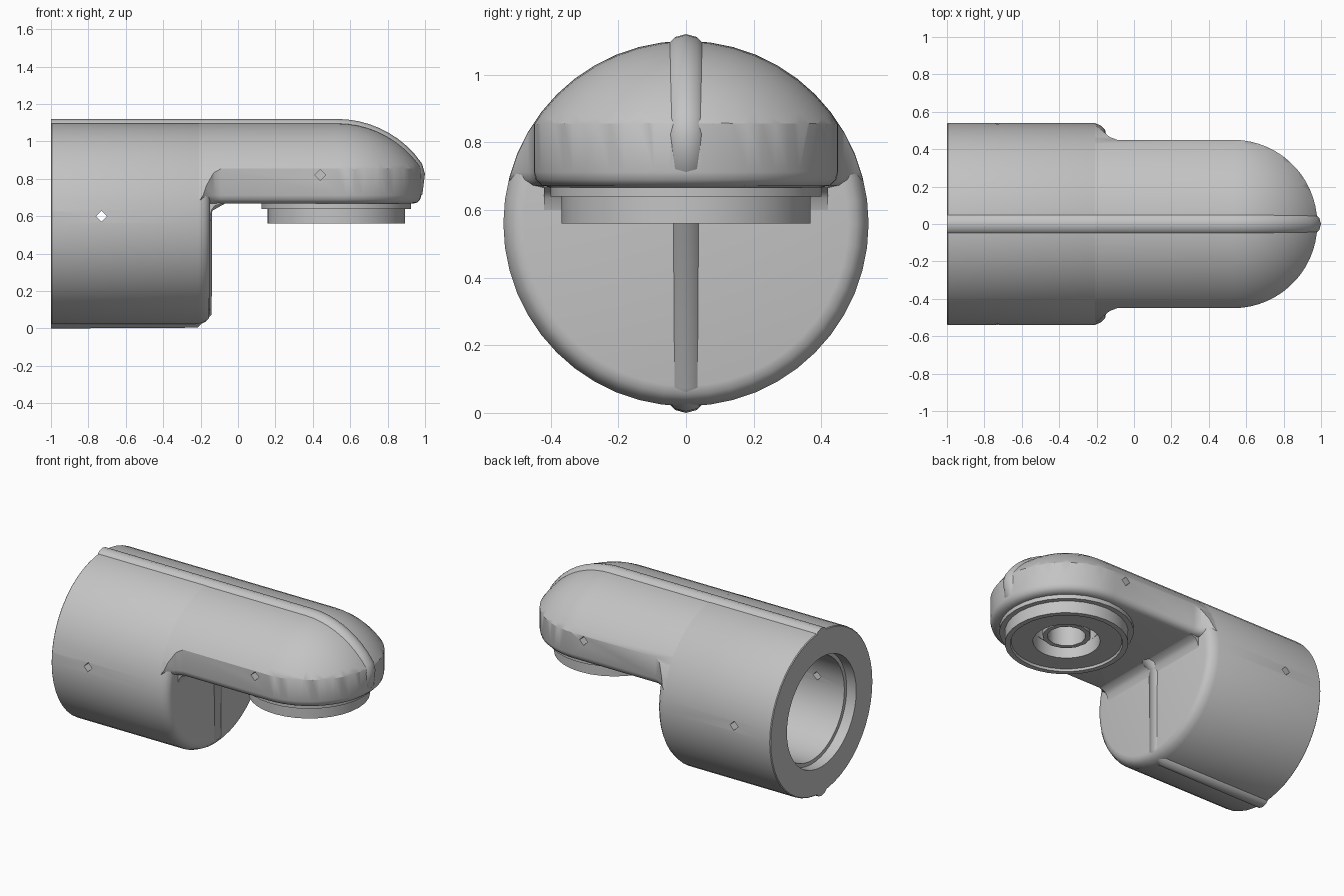
import bpy, bmesh, math
from mathutils import Matrix, Vector

cube = bpy.data.objects.get("Cube")
if cube:
    bpy.data.objects.remove(cube, do_unlink=True)

grey = bpy.data.materials.new("plain grey")
grey.use_nodes = True
colour = (0.55, 0.55, 0.55, 1)
grey.diffuse_color = colour
grey.node_tree.nodes["Principled BSDF"].inputs["Base Color"].default_value = colour

AXIS_Z = 0.56      # height of the barrel axis
NOSE_X = 0.53      # centre of the rounded arm end


def finish(bm, name, angle=35):
    bmesh.ops.recalc_face_normals(bm, faces=bm.faces)
    mesh = bpy.data.meshes.new(name)
    bm.to_mesh(mesh)
    bm.free()
    ob = bpy.data.objects.new(name, mesh)
    bpy.context.collection.objects.link(ob)
    mesh.materials.append(grey)
    smooth(ob, angle)
    return ob


def select(ob):
    bpy.ops.object.select_all(action='DESELECT')
    bpy.context.view_layer.objects.active = ob
    ob.select_set(True)


def smooth(ob, angle=35):
    select(ob)
    bpy.ops.object.shade_smooth_by_angle(angle=math.radians(angle))


def lathe(name, profile, along_x, centre, steps=48):
    """Spin (position, radius) points about the x or z axis."""
    bm = bmesh.new()
    verts = [bm.verts.new((p, 0, r) if along_x else (r, 0, p)) for p, r in profile]
    edges = [bm.edges.new(pair) for pair in zip(verts, verts[1:])]
    axis = (1, 0, 0) if along_x else (0, 0, 1)
    bmesh.ops.spin(bm, geom=verts + edges, cent=(0, 0, 0), axis=axis,
                   angle=math.tau, steps=steps, use_duplicate=False)
    bmesh.ops.remove_doubles(bm, verts=bm.verts, dist=0.0005)
    bmesh.ops.translate(bm, verts=bm.verts, vec=centre)
    return finish(bm, name)


def prism(name, points, direction, bevel=0):
    bm = bmesh.new()
    face = bm.faces.new([bm.verts.new(p) for p in points])
    rim = list(face.edges)
    bmesh.ops.extrude_face_region(bm, geom=[face], use_keep_orig=True)
    base = set(face.verts)
    bmesh.ops.translate(bm, verts=[v for v in bm.verts if v not in base], vec=direction)
    bmesh.ops.recalc_face_normals(bm, faces=bm.faces)
    if bevel:
        bmesh.ops.bevel(bm, geom=rim, offset=bevel, segments=3, profile=0.5,
                        affect='EDGES', clamp_overlap=True)
    return finish(bm, name)


def boolean(ob, cutter, operation):
    mod = ob.modifiers.new(operation.lower(), 'BOOLEAN')
    mod.operation, mod.object, mod.solver = operation, cutter, 'EXACT'
    select(ob)
    bpy.ops.object.modifier_apply(modifier=mod.name)
    bpy.data.objects.remove(cutter, do_unlink=True)
    smooth(ob)


def pin_hole(ob, x, y, z, depth):
    bm = bmesh.new()
    place = Matrix.Translation((x, y, z)) @ Matrix.Rotation(math.pi / 2, 4, 'X')
    bmesh.ops.create_cone(bm, cap_ends=True, segments=4, radius1=0.03,
                          radius2=0.03, depth=depth, matrix=place)
    boolean(ob, finish(bm, "hole_cutter"), 'DIFFERENCE')


# Hollow barrel with an eased front edge and a stepped bore
barrel = lathe("barrel", [
    (-0.3, 0), (-0.3, 0.34), (-0.93, 0.34), (-0.93, 0.365), (-1, 0.365),
    (-1, 0.535), (-0.995, 0.54), (-0.21, 0.54), (-0.175, 0.525),
    (-0.155, 0.505), (-0.15, 0.48), (-0.15, 0)], True, (0, 0, AXIS_Z))

# Arm: round-ended bar trimmed to a rounded plan shape
R = 0.539
arc = [math.radians(a) for a in range(0, 91, 6)]
arm = lathe("arm", [(-0.28, 0), (-0.28, R)] +
            [(NOSE_X + R * math.sin(a), R * math.cos(a)) for a in arc],
            True, (0, 0, AXIS_Z))
side = [(-0.3, 0.56), (-0.21, 0.54), (-0.17, 0.5), (-0.13, 0.465), (-0.09, 0.45)]
W, FLOOR = 0.45, 0.667
nose = [(NOSE_X + W * math.cos(math.radians(a)), W * math.sin(math.radians(a)))
        for a in range(90, -91, -6)]
plan = side + nose + [(x, -y) for x, y in reversed(side)]
mask = prism("arm_mask", [(x, y, FLOOR) for x, y in plan], (0, 0, 0.6), bevel=0.045)
boolean(arm, mask, 'INTERSECT')

# Fillet between the arm underside and the barrel end
corner = [(-0.2, 0.72), (-0.2, 0.6), (-0.15, 0.6), (-0.14, 0.635),
          (-0.125, 0.655), (-0.09, FLOOR), (-0.09, 0.72)]
prism("corner_fillet", [(x, -0.42, z) for x, z in corner], (0, 0.84, 0))

# Small pin holes on both sides
for s in (-1, 1):
    pin_hole(barrel, -0.73, s * 0.5, 0.6, 0.5)
    pin_hole(arm, 0.44, s * 0.45, 0.82, 0.12)

# Socket in the arm above the outlet
bm = bmesh.new()
bmesh.ops.create_cone(bm, cap_ends=True, segments=16, radius1=0.2, radius2=0.2,
                      depth=0.3, matrix=Matrix.Translation((0.525, 0, 0.65)))
boolean(arm, finish(bm, "socket_cutter"), 'DIFFERENCE')

# Outlet: flange, collar, recessed face and inner tube
lathe("outlet_collar", [
    (0.72, 0.2), (0.72, 0.36), (0.68, 0.36), (0.68, 0.4), (0.64, 0.4), (0.64, 0.368),
    (0.56, 0.368), (0.56, 0.335), (0.575, 0.33), (0.575, 0.2), (0.72, 0.2)],
    False, (0.525, 0, 0), 32)
lathe("outlet_tube", [(0.81, 0.115), (0.61, 0.115), (0.61, 0.145), (0.81, 0.145)],
      False, (0.525, 0, 0), 12)

# Seam ridge running right round the middle of the shell
RIDGE = 0.065
top = AXIS_Z + 0.495
path = [(-1, top)]
path += [(NOSE_X + 0.49 * math.sin(a), AXIS_Z + 0.495 * math.cos(a))
         for a in arc if a < math.radians(55)]
path += [(0.935, 0.82), (0.93, 0.75), (0.89, 0.725)]
lower = [(-0.1, 0.725), (-0.195, 0.66), (-0.2, 0.1), (-0.24, RIDGE), (-1, RIDGE)]
for name, pts in (("upper_seam_ridge", path), ("lower_seam_ridge", lower)):
    curve = bpy.data.curves.new(name, 'CURVE')
    curve.dimensions = '3D'
    curve.bevel_depth, curve.bevel_resolution = RIDGE, 4
    curve.use_fill_caps = True
    spline = curve.splines.new('POLY')
    spline.points.add(len(pts) - 1)
    for point, (x, z) in zip(spline.points, pts):
        point.co = (x, 0, z, 1)
    ridge = bpy.data.objects.new(name, curve)
    bpy.context.collection.objects.link(ridge)
    curve.materials.append(grey)
